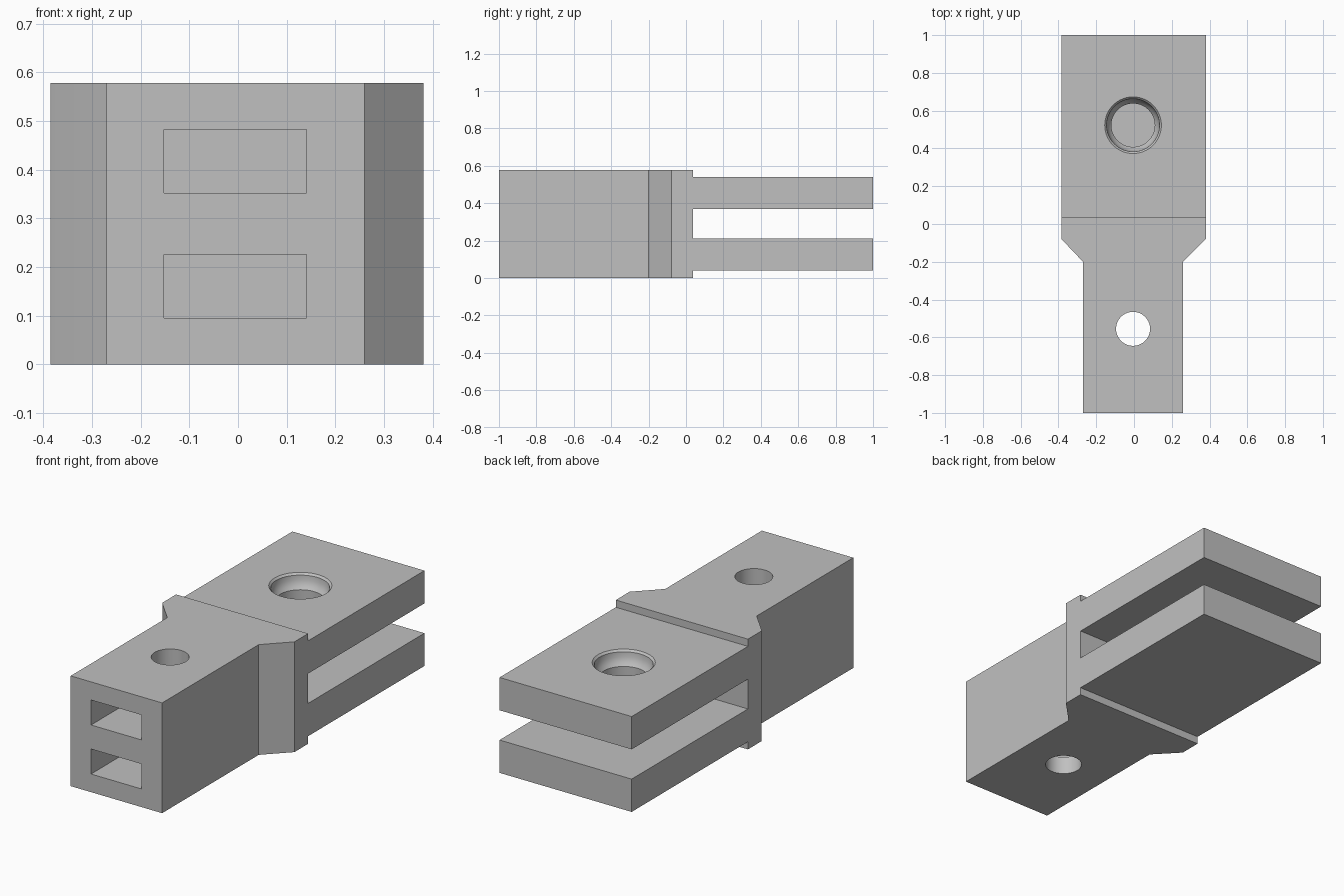
import bpy, bmesh, math
from mathutils import Vector

cube = bpy.data.objects.get("Cube")
if cube:
    bpy.data.objects.remove(cube, do_unlink=True)

grey = bpy.data.materials.new("plain_grey")
grey.use_nodes = True
colour = (0.53, 0.53, 0.53, 1)
grey.diffuse_color = colour
grey.node_tree.nodes["Principled BSDF"].inputs["Base Color"].default_value = colour

HEIGHT = 0.578
LEFT, RIGHT = 0.381, -0.385
STEP_Y = 0.037


def finish(name, bm):
    bmesh.ops.recalc_face_normals(bm, faces=bm.faces)
    mesh = bpy.data.meshes.new(name)
    bm.to_mesh(mesh)
    bm.free()
    mesh.materials.append(grey)
    obj = bpy.data.objects.new(name, mesh)
    bpy.context.collection.objects.link(obj)
    return obj


def prism(name, outline, z0, z1):
    """Extrude a plan outline between two heights."""
    bm = bmesh.new()
    face = bm.faces.new([bm.verts.new((x, y, z0)) for x, y in outline])
    top = bmesh.ops.extrude_face_region(bm, geom=[face])["geom"]
    verts = [v for v in top if isinstance(v, bmesh.types.BMVert)]
    bmesh.ops.translate(bm, verts=verts, vec=(0, 0, z1 - z0))
    return finish(name, bm)


def box(name, x0, x1, y0, y1, z0, z1):
    return prism(name, [(x0, y0), (x1, y0), (x1, y1), (x0, y1)], z0, z1)


def turned(name, x, y, profile, sides=64):
    """Solid of revolution from (radius, height) rings."""
    bm = bmesh.new()
    rings = []
    for r, z in profile:
        angles = [2 * math.pi * i / sides for i in range(sides)]
        rings.append([bm.verts.new((x + r * math.cos(a), y + r * math.sin(a), z))
                      for a in angles])
    for a, b in zip(rings, rings[1:]):
        for i in range(sides):
            j = (i + 1) % sides
            bm.faces.new((a[i], a[j], b[j], b[i]))
    bm.faces.new(rings[0])
    bm.faces.new(rings[-1])
    return finish(name, bm)


def cut(target, cutter):
    mod = target.modifiers.new(cutter.name, "BOOLEAN")
    mod.operation = "DIFFERENCE"
    mod.solver = "EXACT"
    mod.object = cutter
    bpy.context.view_layer.objects.active = target
    bpy.ops.object.modifier_apply(modifier=mod.name)
    bpy.data.objects.remove(cutter, do_unlink=True)


def smooth(obj):
    bpy.ops.object.select_all(action="DESELECT")
    obj.select_set(True)
    bpy.context.view_layer.objects.active = obj
    bpy.ops.object.shade_smooth_by_angle(angle=math.radians(20))


# Body: narrow shank flaring to a wide shoulder
body = prism("body", [
    (-0.27, -1), (0.26, -1), (0.26, -0.2), (0.375, -0.083), (LEFT, -0.077),
    (LEFT, STEP_Y), (RIGHT, STEP_Y), (RIGHT, -0.077), (-0.381, -0.083),
    (-0.27, -0.2)], 0, HEIGHT)

# Two blind slots in the front, crossed by one vertical pin hole
for z0, z1 in ((0.095, 0.226), (0.352, 0.483)):
    cut(body, box("slot_cutter", -0.152, 0.141, -1.1, -0.2, z0, z1))
cut(body, turned("pin_hole_cutter", -0.005, -0.555, [(0.09, -0.1), (0.09, 0.7)]))
smooth(body)

# Fork prongs
lower_prong = box("lower_prong", RIGHT, LEFT, STEP_Y, 1, 0.04, 0.212)
upper_prong = box("upper_prong", RIGHT, LEFT, STEP_Y, 1, 0.368, 0.54)

# Countersunk bore through the upper prong
cut(upper_prong, turned("bore_cutter", -0.005, 0.523, [
    (0.115, 0.3), (0.115, 0.465), (0.128, 0.48), (0.138, 0.505),
    (0.14, 0.53), (0.15, 0.54), (0.15, 0.6)]))
smooth(upper_prong)
